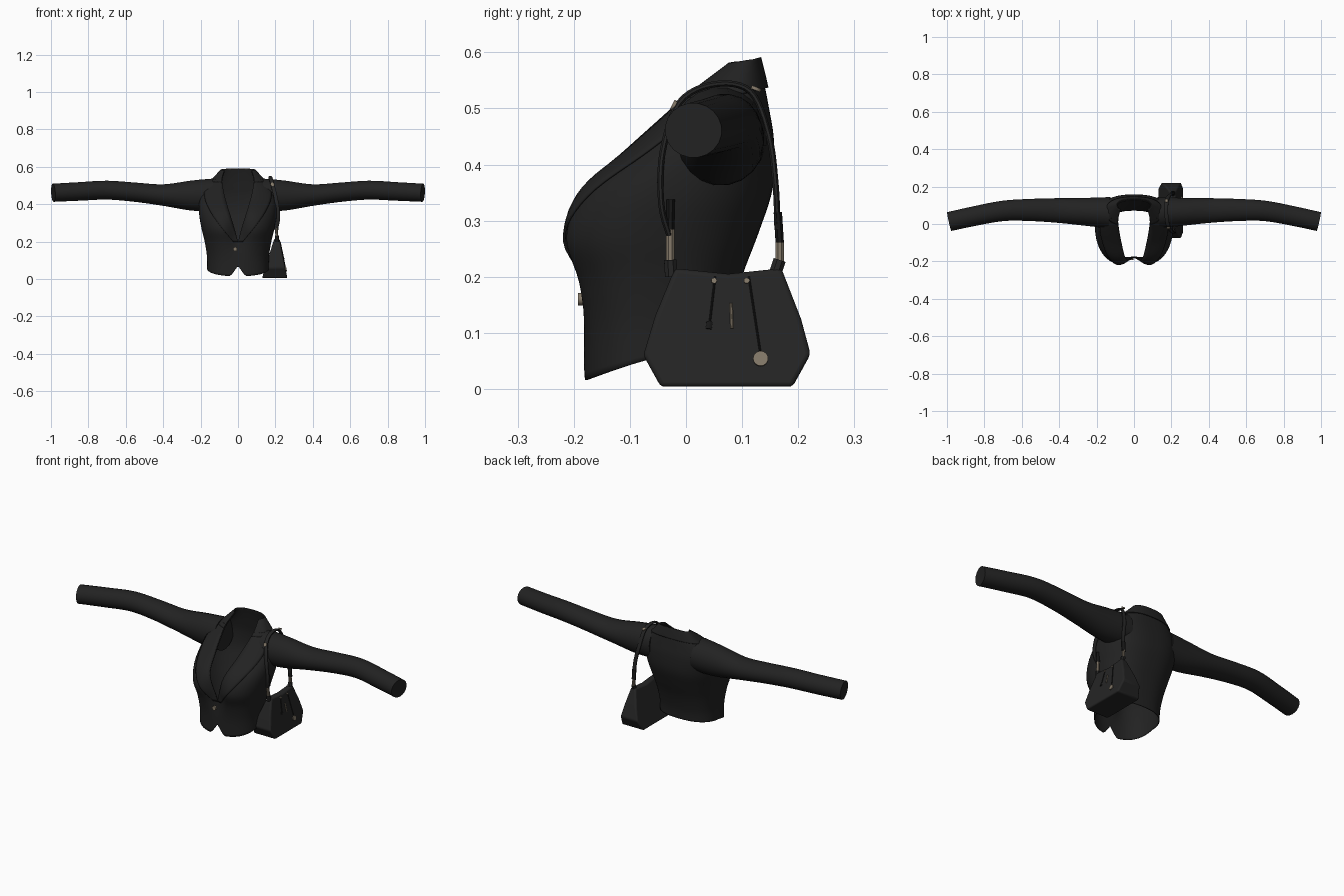
import bpy, bmesh, math
from mathutils import Vector, Matrix

if "Cube" in bpy.data.objects:
    bpy.data.objects.remove(bpy.data.objects["Cube"])


def material(name, r, g, b):
    m = bpy.data.materials.new(name)
    m.use_nodes = True
    m.diffuse_color = (r, g, b, 1)
    bsdf = m.node_tree.nodes["Principled BSDF"]
    bsdf.inputs["Base Color"].default_value = (r, g, b, 1)
    bsdf.inputs["Roughness"].default_value = 0.8
    return m


CLOTH = material("black cloth", .016, .016, .016)
LEATHER = material("black leather", .018, .018, .018)
TRIM = material("deep black trim", .009, .009, .009)
METAL = material("dull gold metal", .23, .19, .14)


def finish(name, bm, mat, angle=40):
    mesh = bpy.data.meshes.new(name)
    bm.to_mesh(mesh)
    bm.free()
    ob = bpy.data.objects.new(name, mesh)
    bpy.context.collection.objects.link(ob)
    mesh.materials.append(mat)
    bpy.ops.object.select_all(action="DESELECT")
    ob.select_set(True)
    bpy.context.view_layer.objects.active = ob
    bpy.ops.object.shade_smooth_by_angle(angle=math.radians(angle))
    return ob


def mirror(ob):
    m = ob.modifiers.new("mirror", "MIRROR")
    m.merge_threshold = .001


def smooth_sample(rows, v):
    """Catmull-Rom value through evenly spaced rows."""
    i = min(max(int(v), 0), len(rows) - 2)
    f = v - i
    pick = [rows[min(max(i + k, 0), len(rows) - 1)] for k in (-1, 0, 1, 2)]
    return [b + f * (c - a + f * (2*a - 5*b + 4*c - d + f * (3*(b - c) + d - a))) / 2
            for a, b, c, d in zip(*pick)]


# Jacket body: front z, side z, back z, half width, front y, back y, opening x, bust dip
BODY = [
    (.015, .055, .065, .165, -.182, .075, 0, 0),
    (.11, .12, .12, .166, -.186, .08, 0, .005),
    (.19, .20, .20, .178, -.202, .10, 0, .025),
    (.27, .27, .28, .195, -.228, .13, .022, .05),
    (.35, .35, .36, .208, -.196, .155, .046, .03),
    (.42, .43, .44, .205, -.112, .157, .066, .01),
    (.475, .485, .50, .18, -.05, .148, .078, 0),
    (.53, .53, .55, .135, .008, .138, .085, 0),
    (.575, .58, .59, .088, .07, .128, .072, 0),
]
TOP = len(BODY) - 1


def body_point(u, v):
    zf, zs, zb, w, yf, yb, xe, dip = smooth_sample(BODY, v)
    xe = max(xe, 0) if v > 2 else 0
    start = math.asin(min((xe / w) ** 1.25, 1))
    t = start + (math.pi - start) * u
    s, c = max(math.sin(t), 0), math.cos(t)
    x = w * s ** .8 if 0 < u < 1 else (xe if u == 0 else 0)
    mid, half = (yf + yb) / 2, (yb - yf) / 2
    y = mid - half * math.copysign(abs(c) ** .85, c)
    if c > 0:
        y += dip * math.exp(-(x / .055) ** 2)
    z = zs + ((zf - zs) if c > 0 else (zb - zs)) * abs(c)
    if c > 0 and v < 1:  # cutaway at the front hem
        z += .055 * (1 - v) * max(0, 1 - x / .04)
    return Vector((x, y, z))


def body_offset(u, v, d):
    e = .004
    ua, va = min(max(u, e), 1 - e), min(max(v, e), TOP - e)
    du = body_point(ua + e, va) - body_point(ua - e, va)
    dv = body_point(ua, va + e) - body_point(ua, va - e)
    p = body_point(u, v) + du.cross(dv).normalized() * d
    if u in (0, 1) and (u == 1 or v <= 2):
        p.x = 0
    return p


def patch(name, v0, v1, nu, nv, width, d, thick, mat):
    """Half shell on the jacket surface, mirrored."""
    bm = bmesh.new()
    grid = []
    for j in range(nv + 1):
        v = v0 + (v1 - v0) * j / nv
        grid.append([bm.verts.new(body_offset(width(v) * i / nu, v, d)) for i in range(nu + 1)])
    for a, b in zip(grid, grid[1:]):
        for i in range(nu):
            bm.faces.new((a[i], a[i + 1], b[i + 1], b[i]))
    ob = finish(name, bm, mat)
    mirror(ob)
    s = ob.modifiers.new("thickness", "SOLIDIFY")
    s.thickness = thick
    return ob


patch("jacket_body", 0, TOP, 48, 40, lambda v: 1, 0, .004, CLOTH)
patch("lapels", 2.1, 7, 6, 30,
      lambda v: .02 + .30 * min((v - 2) / 4, 1) * (.75 if v > 6.2 else 1), .006, .004, CLOTH)
patch("collar", 6.7, TOP, 40, 10, lambda v: 1, .006, .005, CLOTH)


def tube(name, path, sizes, hint, mat, n=20, steps=6, angle=40):
    """Closed tube on a smooth path; sizes are radii along and across the hint."""
    rows = [tuple(p) + tuple(s) for p, s in zip(path, sizes)]
    total = (len(rows) - 1) * steps
    data = [smooth_sample(rows, i / steps) for i in range(total + 1)]
    bm = bmesh.new()
    rings = []
    for i, r in enumerate(data):
        tan = Vector(data[min(i + 1, total)][:3]) - Vector(data[max(i - 1, 0)][:3])
        tan.normalize()
        a = (Vector(hint) - tan * tan.dot(Vector(hint))).normalized()
        b = tan.cross(a)
        ring = []
        for k in range(n):
            t = math.tau * (k + .5) / n
            ring.append(bm.verts.new(Vector(r[:3]) + a * r[3] * math.cos(t) + b * r[4] * math.sin(t)))
        rings.append(ring)
    for p, q in zip(rings, rings[1:]):
        for k in range(n):
            bm.faces.new((p[k], p[(k + 1) % n], q[(k + 1) % n], q[k]))
    bm.faces.new(rings[0][::-1])
    bm.faces.new(rings[-1])
    bmesh.ops.recalc_face_normals(bm, faces=bm.faces)
    return finish(name, bm, mat, angle)


# Sleeves
sleeve = tube("sleeves",
              [(.13, .06, .45), (.25, .065, .446), (.4, .072, .449), (.55, .075, .464),
               (.7, .07, .475), (.85, .043, .468), (.988, .013, .461)],
              [(.088, .085), (.081, .076), (.058, .067), (.052, .06),
               (.051, .055), (.05, .053), (.049, .052)], (0, 0, 1), CLOTH)
mirror(sleeve)


def disc(name, loc, normal, r, depth, mat):
    bm = bmesh.new()
    bmesh.ops.create_cone(bm, cap_ends=True, segments=16, radius1=r, radius2=r, depth=depth)
    rot = Vector(normal).to_track_quat("Z", "Y").to_matrix().to_4x4()
    bm.transform(Matrix.Translation(loc) @ rot)
    return finish(name, bm, mat)


# Front fastening
p = body_point(.03, 1.6)
disc("front_button", (-.015, p.y - .006, .16), (0, -1, 0), .011, .01, METAL)


# Bag: side outline pushed across a tapering width
def inner_x(z):
    return .127 + .31 * z


def outer_x(z):
    return .265 - .2 * z


OUTLINE = [(-.045, .004), (.19, .004), (.222, .062), (.205, .125), (.17, .215), (.075, .205),
           (-.02, .215), (-.055, .13), (-.076, .06)]
bm = bmesh.new()
near = [bm.verts.new((inner_x(z), y, z)) for y, z in OUTLINE]
far = [bm.verts.new((outer_x(z), y, z)) for y, z in OUTLINE]
bm.faces.new(near[::-1])
bm.faces.new(far)
for i in range(len(near)):
    k = (i + 1) % len(near)
    bm.faces.new((near[i], near[k], far[k], far[i]))
bmesh.ops.recalc_face_normals(bm, faces=bm.faces)
bag = finish("bag_body", bm, LEATHER)
bev = bag.modifiers.new("soft edges", "BEVEL")
bev.width, bev.segments = .008, 3


def on_bag(y, z, lift=.001):
    return (outer_x(z) + lift, y, z)


def rod(name, a, b, r, mat, w=None):
    return tube(name, [a, b], [(r, w or r)] * 2, (1, .01, 0), mat, 8, 1)


# Bag cords, zip pull and round charm
rod("short_cord", on_bag(.052, .2), on_bag(.042, .115), .002, TRIM)
rod("short_cord_tip", on_bag(.042, .12), on_bag(.04, .107), .004, TRIM, .006)
rod("long_cord", on_bag(.112, .2), on_bag(.132, .068), .002, TRIM)
rod("zip_pull", on_bag(.08, .153), on_bag(.082, .108), .003, METAL, .003)
disc("round_charm", on_bag(.133, .054, .002), (1, 0, .2), .0135, .006, METAL)
for y in (.05, .108):
    disc("cord_eyelet", on_bag(y, .193), (1, 0, .2), .005, .004, METAL)

# Shoulder strap with clasps and lugs
tube("bag_strap",
     [(.205, -.03, .275), (.215, -.044, .33), (.205, -.042, .42), (.183, -.012, .51),
      (.173, .05, .543), (.174, .115, .53), (.185, .148, .45), (.202, .16, .36), (.207, .163, .285)],
     [(.011, .006)] * 9, (1, 0, 0), LEATHER, 8)
for y, top, side in ((-.028, .288, "front"), (.167, .265, "back")):
    rod(side + "_clasp", (.207, y, .226), (.206, y, top), .008, METAL, .008)
    rod(side + "_strap_end", (.206, y, top - .004), (.206, y * .98, top + .05), .012, TRIM, .008)
    rod(side + "_lug", (.208, y * .94, .2), (.208, y, .23), .012, LEATHER, .012)
disc("strap_stud_front", (.184, -.022, .505), (0, -1, .5), .01, .006, METAL)
disc("strap_stud_back", (.174, .125, .535), (0, .4, 1), .009, .006, METAL)
